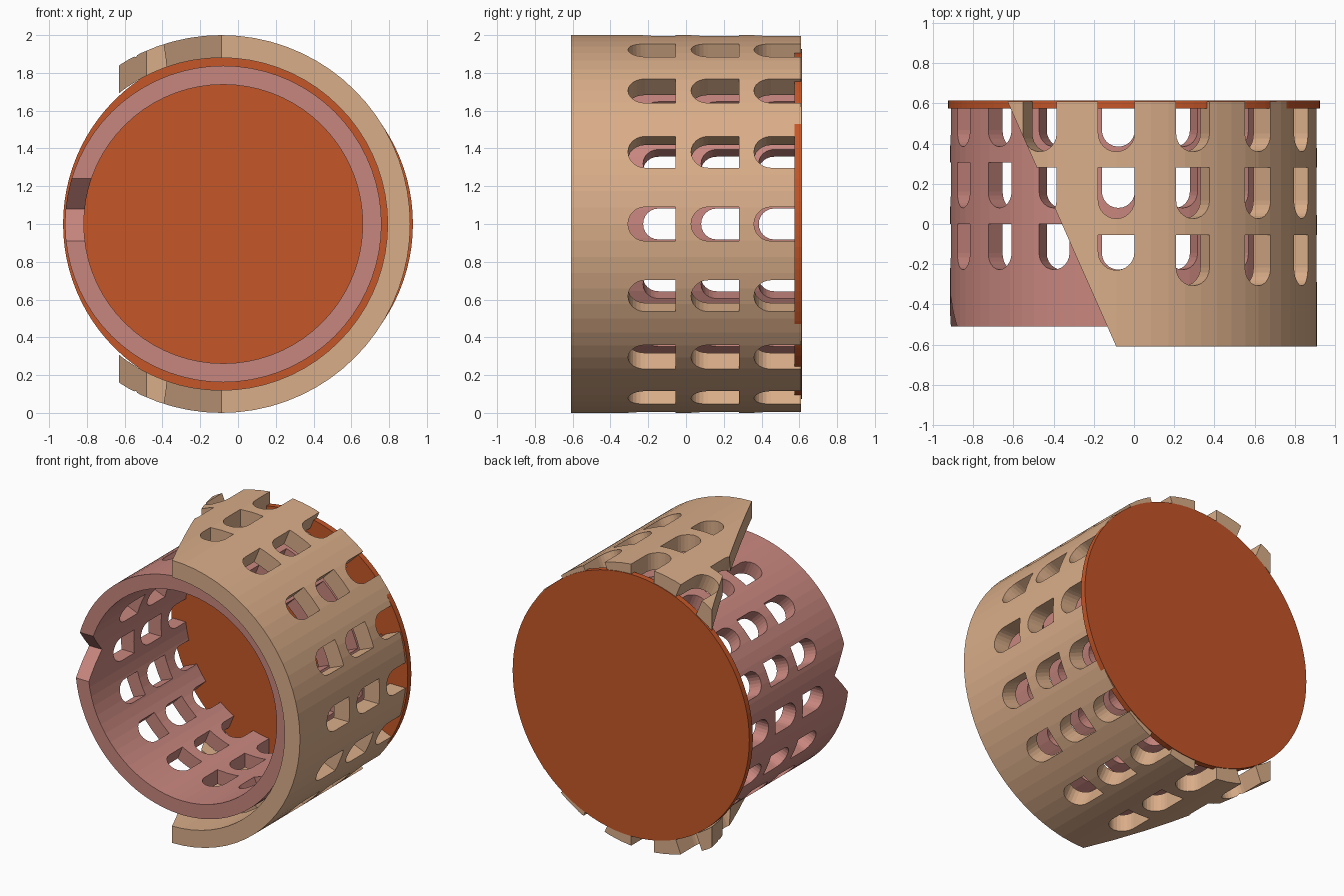
import bpy, bmesh
from math import cos, sin, pi, radians
from mathutils import Matrix, Vector

cube = bpy.data.objects.get("Cube")
if cube:
    bpy.data.objects.remove(cube, do_unlink=True)

SEGMENTS = 72
BACK = 0.61


def make_object(name, bm, color=None):
    bmesh.ops.recalc_face_normals(bm, faces=bm.faces)
    mesh = bpy.data.meshes.new(name)
    bm.to_mesh(mesh)
    bm.free()
    obj = bpy.data.objects.new(name, mesh)
    bpy.context.collection.objects.link(obj)
    if color:
        mat = bpy.data.materials.new(name + "_colour")
        mat.use_nodes = True
        mat.diffuse_color = (*color, 1)
        mat.node_tree.nodes["Principled BSDF"].inputs["Base Color"].default_value = (*color, 1)
        mesh.materials.append(mat)
    return obj


def add_prism(bm, profile, low, high, matrix=Matrix()):
    """Extrude a closed 2D profile along local z."""
    rings = [[bm.verts.new(matrix @ Vector((u, v, w))) for u, v in profile]
             for w in (low, high)]
    n = len(profile)
    for ring in rings:
        bm.faces.new(ring)
    for i in range(n):
        j = (i + 1) % n
        bm.faces.new((rings[0][i], rings[0][j], rings[1][j], rings[1][i]))


def tube(name, x, outer, inner, front, back, color):
    """Open-ended tube lying along y."""
    bm = bmesh.new()
    section = ((outer, front), (outer, back), (inner, back), (inner, front))
    rings = []
    for i in range(SEGMENTS):
        a = 2 * pi * i / SEGMENTS
        rings.append([bm.verts.new((x + r * cos(a), y, 1 + r * sin(a))) for r, y in section])
    for i in range(SEGMENTS):
        a, b = rings[i], rings[(i + 1) % SEGMENTS]
        for k in range(4):
            m = (k + 1) % 4
            bm.faces.new((a[k], a[m], b[m], b[k]))
    return make_object(name, bm, color)


def radial_frame(x, a):
    """Local x is tangent, y runs along the tube, z points outwards."""
    return Matrix(((-sin(a), 0, cos(a), x),
                   (0, 1, 0, 0),
                   (cos(a), 0, sin(a), 1),
                   (0, 0, 0, 1)))


def slot_profile(half, start, end):
    """Rounded at the front end, square at the back end."""
    arc = [(half * cos(pi + pi * i / 12), start + half + half * sin(pi + pi * i / 12))
           for i in range(13)]
    return arc + [(half, end), (-half, end)]


def cut(target, bm):
    cutter = make_object("cutter", bm)
    cutter.hide_render = True
    mod = target.modifiers.new("cut", 'BOOLEAN')
    mod.operation = 'DIFFERENCE'
    mod.solver = 'EXACT'
    mod.object = cutter
    bpy.context.view_layer.objects.active = target
    bpy.ops.object.modifier_apply(modifier=mod.name)
    bpy.data.objects.remove(cutter, do_unlink=True)


def cut_slots(target, x, half, spans, low, high, short_top=None):
    bm = bmesh.new()
    for i in range(16):
        frame = radial_frame(x, radians(22.5 * i))
        for k, (start, end) in enumerate(spans):
            if i == 4 and k == 0 and short_top is not None:
                start = short_top
            add_prism(bm, slot_profile(half, start, end), low, high, frame)
    cut(target, bm)


# Outer sleeve: slotted, with its left part sliced off along a slant
sleeve_x = -0.088
sleeve = tube("outer_sleeve", sleeve_x, 1.0, 0.88, -BACK, BACK, (0.70, 0.42, 0.25))
cut_slots(sleeve, sleeve_x, 0.09, ((-0.307, -0.055), (0.027, 0.28), (0.36, 0.7)),
          0.75, 1.15, short_top=-0.23)
bm = bmesh.new()
add_prism(bm, ((-0.044, -0.71), (-0.674, 0.71), (-2, 0.71), (-2, -0.71)), -0.5, 2.5)
cut(sleeve, bm)

# Inner sleeve: slotted, with a V notch in its front rim
inner_x = -0.078
inner = tube("inner_sleeve", inner_x, 0.838, 0.738, -0.51, 0.59, (0.58, 0.24, 0.21))
cut_slots(inner, inner_x, 0.082, ((-0.227, 0.0), (0.08, 0.305), (0.385, 0.7)), 0.6, 0.95)
bm = bmesh.new()
notch = ((-0.24, -0.51), (-0.24, -0.6), (0.09, -0.6), (0.09, -0.51), (-0.08, -0.36))
add_prism(bm, notch, 0.6, 0.95, radial_frame(inner_x, pi))
cut(inner, bm)

# Back plate
bm = bmesh.new()
bmesh.ops.create_cone(bm, cap_ends=True, segments=96, radius1=0.926, radius2=0.926, depth=0.04,
                      matrix=Matrix.Translation((0, 0.595, 1)) @ Matrix.Rotation(pi / 2, 4, 'X'))
make_object("back_plate", bm, (0.56, 0.093, 0.021))
